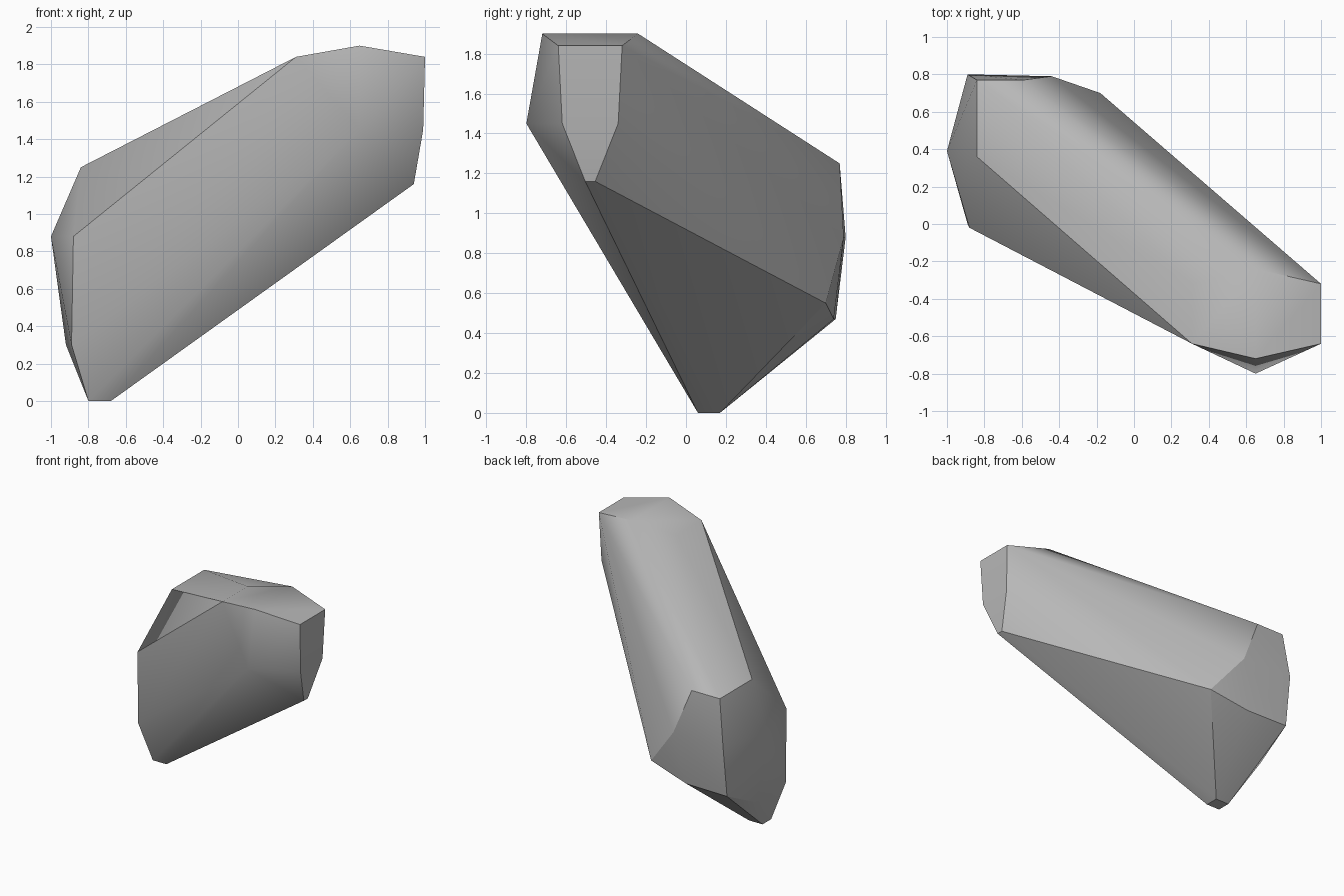
import bpy
import bmesh
import math

cube = bpy.data.objects.get("Cube")
if cube:
    bpy.data.objects.remove(cube, do_unlink=True)


def make_material(name, colour):
    mat = bpy.data.materials.new(name)
    mat.use_nodes = True
    mat.diffuse_color = colour
    mat.node_tree.nodes["Principled BSDF"].inputs["Base Color"].default_value = colour
    return mat


def upper_end_points():
    """Raised end of the boulder: pairs mirrored about its own centre line."""
    centre_y = -0.48
    pairs = [  # x, z, half width
        (1.0, 1.84, 0.16),
        (0.99, 1.45, 0.14),
        (0.94, 1.16, 0.025),
        (0.65, 1.9, 0.24),
        (0.65, 1.45, 0.32),
        (0.31, 1.84, 0.16),
    ]
    return [(x, centre_y + side * half, z)
            for x, z, half in pairs for side in (-1, 1)]


def lower_end_points():
    """Resting end of the boulder: horizontal rings of corners by height."""
    rings = {
        0.0: [(-0.8, 0.06), (-0.8, 0.17), (-0.68, 0.06), (-0.68, 0.17)],
        0.3: [(-0.89, 0.0), (-0.92, 0.41)],
        0.47: [(-0.89, 0.75), (-0.52, 0.74)],
        0.55: [(-0.18, 0.7)],
        0.88: [(-0.88, -0.02), (-1.0, 0.39), (-0.89, 0.8), (-0.44, 0.79)],
        1.25: [(-0.84, 0.36), (-0.84, 0.77), (-0.59, 0.77)],
    }
    return [(x, y, z) for z, corners in rings.items() for x, y in corners]


# Boulder: one convex skin stretched over both ends
bm = bmesh.new()
for point in upper_end_points() + lower_end_points():
    bm.verts.new(point)
hull = bmesh.ops.convex_hull(bm, input=bm.verts)
loose = [v for v in bm.verts if not v.link_faces]
bmesh.ops.delete(bm, geom=loose, context='VERTS')

# Merge the flat triangles into clean facets
bmesh.ops.dissolve_limit(bm, angle_limit=math.radians(1),
                         verts=bm.verts, edges=bm.edges)
bmesh.ops.recalc_face_normals(bm, faces=bm.faces)

mesh = bpy.data.meshes.new("boulder")
bm.to_mesh(mesh)
bm.free()
mesh.materials.append(make_material("stone grey", (0.48, 0.48, 0.48, 1.0)))

boulder = bpy.data.objects.new("boulder", mesh)
bpy.context.collection.objects.link(boulder)

# Soft shading across shallow facets, crisp at the hard edges
bpy.ops.object.select_all(action='DESELECT')
boulder.select_set(True)
bpy.context.view_layer.objects.active = boulder
bpy.ops.object.shade_smooth_by_angle(angle=math.radians(30))
